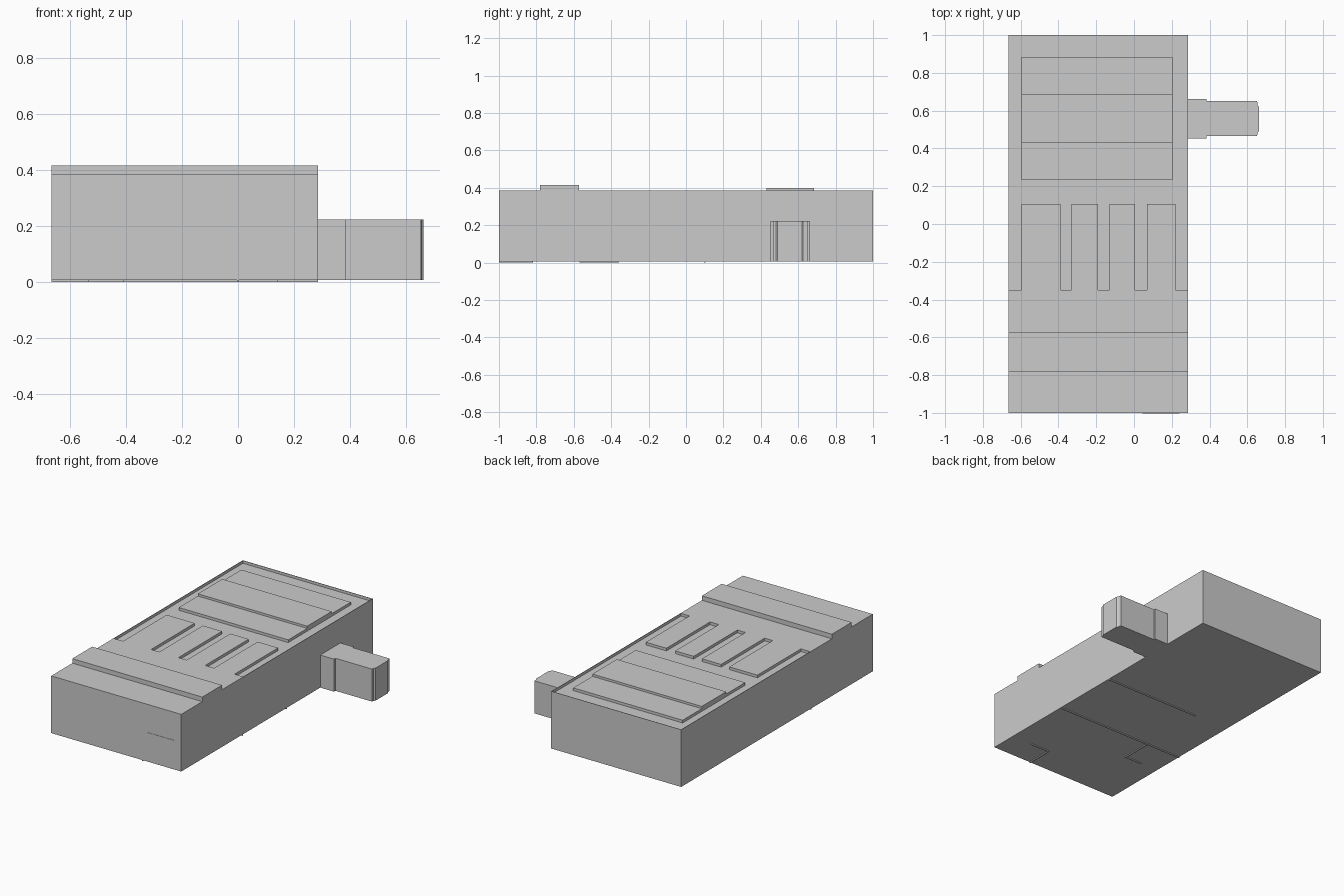
import bpy, bmesh

if "Cube" in bpy.data.objects:
    bpy.data.objects.remove(bpy.data.objects["Cube"])

X0, X1 = -0.665, 0.285      # building sides
BASE, FLOOR, DECK = 0.007, 0.367, 0.385


def prism(name, outline, z0, z1):
    """Extrude a counter-clockwise plan outline from z0 to z1."""
    bm = bmesh.new()
    face = bm.faces.new([bm.verts.new((x, y, z0)) for x, y in outline])
    ext = bmesh.ops.extrude_face_region(bm, geom=[face])
    top = [v for v in ext["geom"] if isinstance(v, bmesh.types.BMVert)]
    bmesh.ops.translate(bm, verts=top, vec=(0, 0, z1 - z0))
    bmesh.ops.recalc_face_normals(bm, faces=bm.faces)
    mesh = bpy.data.meshes.new(name)
    bm.to_mesh(mesh)
    bm.free()
    obj = bpy.data.objects.new(name, mesh)
    bpy.context.collection.objects.link(obj)
    return obj


def box(name, x0, x1, y0, y1, z0, z1):
    return prism(name, [(x0, y0), (x1, y0), (x1, y1), (x0, y1)], z0, z1)


# Main block; its upper deck has fingers separated by sunken slots
box("main_block", X0, X1, -1, 1, BASE, FLOOR)
slots = [(X0, -0.595), (-0.39, -0.33), (-0.19, -0.13), (0.005, 0.07), (0.22, X1)]
outline = [(X0, -1), (X1, -1), (X1, -0.35)]
for a, b in reversed(slots):
    if b < X1:
        outline += [(b, 0.105), (b, -0.35)]
    outline.append((a, -0.35))
    if a > X0:
        outline.append((a, 0.105))
prism("slotted_roof_deck", outline, FLOOR, DECK)

# Thin parapet around the sunken rear roof
T = 0.003
box("left_parapet", X0, X0 + T, -0.35, 1, FLOOR, DECK)
box("right_parapet", X1 - T, X1, -0.35, 1, FLOOR, DECK)
box("rear_parapet", X0, X1, 1 - T, 1, FLOOR, DECK)

# Raised roof features
box("front_roof_band", X0, X1, -0.78, -0.573, DECK, 0.415)
box("rear_roof_panel", -0.595, 0.205, 0.232, 0.885, FLOOR, DECK)
box("rear_panel_ridge", -0.595, 0.205, 0.43, 0.685, DECK, 0.4)

# Side wing with narrowed, chamfered end
prism("side_wing", [(X1, 0.452), (0.385, 0.452), (0.385, 0.467), (0.652, 0.467),
                    (0.654, 0.482), (0.662, 0.49), (0.662, 0.62), (0.654, 0.63),
                    (0.652, 0.65), (0.385, 0.65), (0.385, 0.662), (X1, 0.662)],
      BASE, 0.222)

# Fine strips on the underside and the front wall
strips = [(X0, X1, -0.363, -0.357), (-0.41, X1, 0.097, 0.103),
          (-0.413, -0.407, -0.57, -0.36), (-0.535, -0.41, -0.57, -0.564),
          (-0.003, 0.003, -1, -0.82), (0.0, 0.14, -0.823, -0.817)]
for i, (a, b, c, d) in enumerate(strips):
    box(f"underside_strip_{i + 1}", a, b, c, d, 0.0, BASE)
box("front_wall_strip", 0.045, 0.24, -1.002, -1, 0.198, 0.2)
